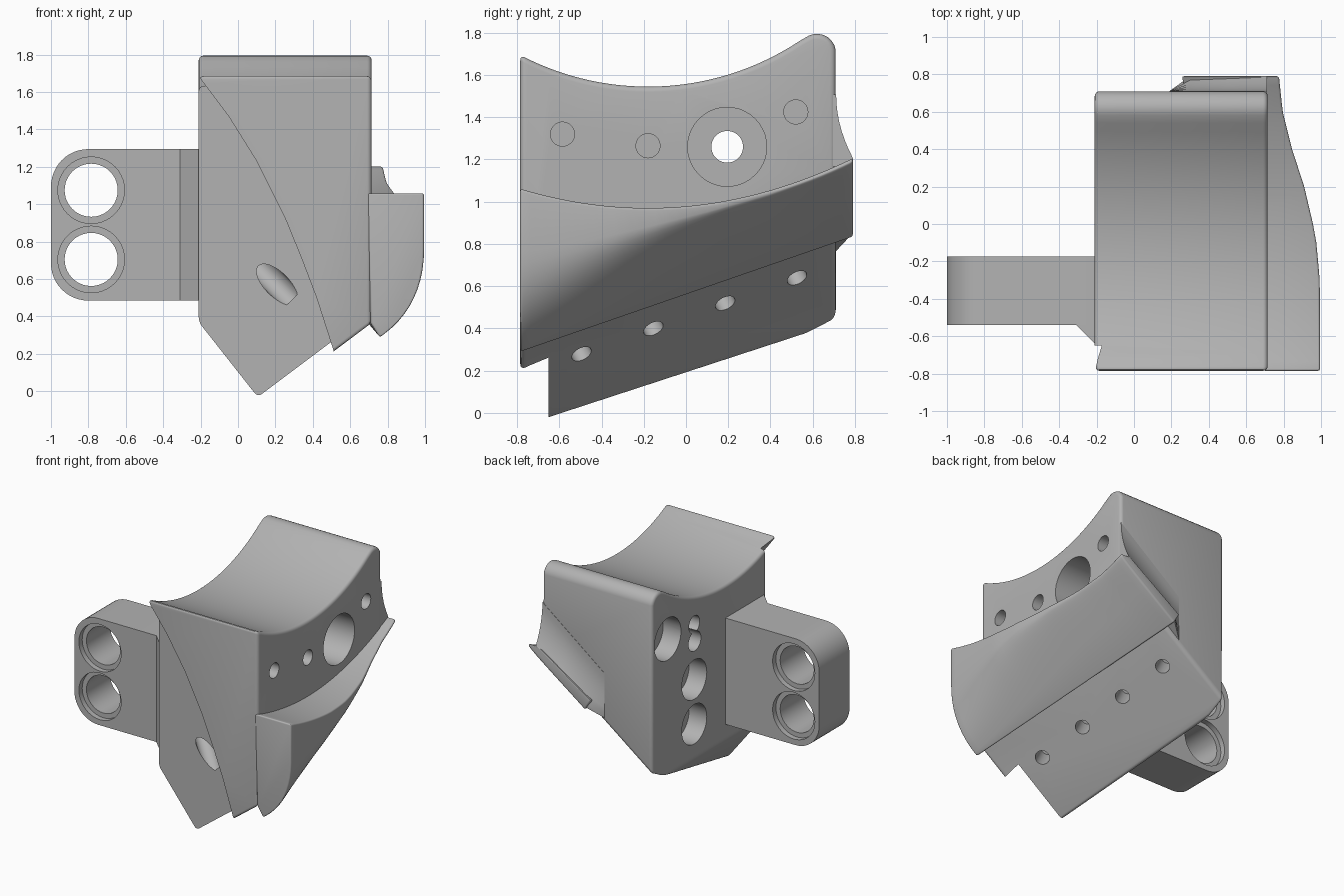
import bpy, bmesh, math
from mathutils import Vector

cube = bpy.data.objects.get("Cube")
if cube:
    bpy.data.objects.remove(cube, do_unlink=True)

steel = bpy.data.materials.new("plain grey")
steel.use_nodes = True
grey = (0.45, 0.45, 0.45, 1)
steel.diffuse_color = grey
steel.node_tree.nodes["Principled BSDF"].inputs["Base Color"].default_value = grey


def finish(name, bm):
    bmesh.ops.recalc_face_normals(bm, faces=bm.faces[:])
    mesh = bpy.data.meshes.new(name)
    bm.to_mesh(mesh)
    bm.free()
    ob = bpy.data.objects.new(name, mesh)
    bpy.context.collection.objects.link(ob)
    mesh.materials.append(steel)
    return ob


def loft(sections):
    """Closed solid through equal-length rings of 3D points."""
    bm = bmesh.new()
    rings = [[bm.verts.new(p) for p in s] for s in sections]
    n = len(rings[0])
    for a, b in zip(rings, rings[1:]):
        for i in range(n):
            j = (i + 1) % n
            bm.faces.new((a[i], a[j], b[j], b[i]))
    bm.faces.new(rings[0])
    bm.faces.new(rings[-1])
    return bm


def prism_x(pts, x0, x1):
    return loft([[(x, y, z) for y, z in pts] for x in (x0, x1)])


def prism_y(pts, y0, y1):
    return loft([[(x, y, z) for x, z in pts] for y in (y0, y1)])


def activate(ob):
    bpy.ops.object.select_all(action='DESELECT')
    ob.select_set(True)
    bpy.context.view_layer.objects.active = ob


def apply(ob, mod):
    activate(ob)
    bpy.ops.object.modifier_apply(modifier=mod.name)


def bevel(ob, width, angle=32):
    m = ob.modifiers.new("round", 'BEVEL')
    m.width, m.segments = width, 4
    m.limit_method, m.angle_limit = 'ANGLE', math.radians(angle)
    apply(ob, m)


def cut(ob, cutter):
    cutter.hide_render = True
    m = ob.modifiers.new("cut", 'BOOLEAN')
    m.operation, m.solver, m.object = 'DIFFERENCE', 'EXACT', cutter
    apply(ob, m)
    bpy.data.objects.remove(cutter, do_unlink=True)


def drill(ob, start, direction, length, radius):
    """Round hole from just outside start, going length deep."""
    d = Vector(direction).normalized()
    bm = bmesh.new()
    bmesh.ops.create_cone(bm, cap_ends=True, segments=40, radius1=radius,
                          radius2=radius, depth=length + 0.1)
    rot = Vector((0, 0, 1)).rotation_difference(d).to_matrix()
    bmesh.ops.rotate(bm, verts=bm.verts[:], matrix=rot)
    bmesh.ops.translate(bm, verts=bm.verts[:],
                        vec=Vector(start) + d * (length - 0.1) / 2)
    cut(ob, finish("hole_cutter", bm))


def smooth(ob):
    activate(ob)
    bpy.ops.object.shade_smooth_by_angle(angle=math.radians(30))


# Main block: concave top, rounded back crest, two sloping undersides
LEFT, RIGHT, FRONT, BACK = -0.21, 0.715, -0.785, 0.71
side = [(FRONT, -0.3)]
for i in range(29):
    y = FRONT + (0.54 - FRONT) * i / 28
    side.append((y, 2.845 - math.sqrt(1.69 - (y + 0.18) ** 2)))
for a in range(115, -1, -15):
    t = math.radians(a)
    side.append((0.62 + 0.09 * math.cos(t), 1.705 + 0.09 * math.sin(t)))
side.append((BACK, -0.3))
bm = prism_x(side, LEFT, RIGHT)
under = Vector((0.75, 0.52, -1))
for point, normal in (((0.12, -0.65, -0.02), under),
                      ((LEFT, 0, 0.37), Vector((-1.27, 0, -1)))):
    geom = bm.verts[:] + bm.edges[:] + bm.faces[:]
    bmesh.ops.bisect_plane(bm, geom=geom, plane_co=point, plane_no=normal,
                           clear_outer=True)
    bmesh.ops.holes_fill(bm, edges=[e for e in bm.edges if e.is_boundary])
block = finish("main_block", bm)
bevel(block, 0.025)

# Recessed front area left of the curved panel edge
edge = [(-0.215, 1.69), (-0.05, 1.47), (0.1, 1.23), (0.25, 0.93), (0.34, 0.71),
        (0.42, 0.5), (0.51, 0.22), (0.51, -0.3), (-0.5, -0.3), (-0.5, 1.69)]
cut(block, finish("recess_cutter", prism_y(edge, -1, -0.65)))

# Side wall holes
for y, z in ((-0.585, 1.32), (-0.18, 1.265), (0.52, 1.425)):
    drill(block, (RIGHT, y, z), (-1, 0, 0), 0.3, 0.057)
drill(block, (RIGHT, 0.195, 1.26), (-1, 0, 0), 0.35, 0.187)
drill(block, (RIGHT, 0.195, 1.26), (-1, 0, 0), 1.1, 0.075)

# Holes on the opposite wall
for y, z, r in ((0.52, 1.4, 0.16), (0.2, 0.97, 0.15), (0.2, 0.63, 0.15),
                (0.2, 1.39, 0.065)):
    drill(block, (LEFT, y, z), (1, 0, 0), 0.15, r)

# Row of holes in the sloping underside
for i in range(4):
    y, z = -0.5 + 0.34 * i, 0.29 + 0.12 * i
    x = 0.12 + (z - 0.52 * (y + 0.65)) / 0.75
    drill(block, (x, y, z), -under, 0.2, 0.05)

# Slanted bore in the recess
drill(block, (0.21, -0.65, 0.57), (-0.62, 0.45, 0.62), 0.35, 0.065)
smooth(block)

# Side flange: narrows towards the back, lower corner blends into the underside
wide = [(-0.785, 0.995), (-0.3, 0.993), (-0.1, 0.975), (0.0, 0.957), (0.2, 0.91),
        (0.4, 0.845), (0.6, 0.795), (0.79, 0.775)]


def outer_x(y):
    for (y0, x0), (y1, x1) in zip(wide, wide[1:]):
        if y <= y1 + 1e-6:
            return x0 + (x1 - x0) * (y - y0) / (y1 - y0)
    return x1


sections = []
for i in range(33):
    t = i / 32
    y = -0.785 + 1.575 * t
    xo, zt = outer_x(y), 0.97 + 0.25 * (y + 0.18) ** 2
    xb, zb = 0.76 - 0.46 * t, 0.285 + 0.545 * t
    zc = min(zb + 0.75 * (xo - xb), zt - 0.03)
    a = Vector((xo, zc + 0.5 * (zt - zc)))
    c = Vector((xo, zc))
    b = c.lerp(Vector((xb, zb)), 0.9 - 0.5 * t)
    ring = [(0.69, zt), (xo, zt)]
    for k in range(11):
        s = k / 10
        ring.append(tuple(a * (1 - s) ** 2 + c * 2 * s * (1 - s) + b * s * s))
    ring += [(xb, zb), (xb - 0.05, zb + 0.08)]
    sections.append([(x, y, z) for x, z in ring])
flange = finish("side_flange", loft(sections))
bevel(flange, 0.012, 50)
smooth(flange)

# Flare blending the back face into the flange
sections = []
for x, out in ((0.19, 0.0), (0.3, 0.079), (0.5, 0.079), (0.712, 0.079)):
    z0 = 0.85 + 0.77 * (x - 0.3)
    ring = [(0.6, z0), (BACK + out, z0)]
    for k in range(8):
        s = k / 7
        ring.append((BACK + 0.001 + out * (1 - s) ** 2, z0 + 0.04 + 0.3 * s))
    ring.append((0.6, z0 + 0.34))
    sections.append([(x, y, z) for y, z in ring])
smooth(finish("back_flare", loft(sections)))

# Mounting lug with rounded end and two counterbored holes
outline = [(-0.19, 0.485), (-0.19, 1.295)]
for cz, first in ((1.095, 90), (0.685, 180)):
    for k in range(13):
        t = math.radians(first + 7.5 * k)
        outline.append((-0.8 + 0.2 * math.cos(t), cz + 0.2 * math.sin(t)))
lug = finish("mounting_lug", prism_y(outline, -0.54, -0.175))
for z in (1.075, 0.705):
    drill(lug, (-0.785, -0.54, z), (0, 1, 0), 0.04, 0.178)
    drill(lug, (-0.785, -0.175, z), (0, -1, 0), 0.04, 0.178)
    drill(lug, (-0.785, -0.54, z), (0, 1, 0), 0.5, 0.142)
smooth(lug)

# Angled gusset between lug and block
gusset = [(-0.31, -0.54), (-0.2, -0.65), (-0.19, -0.5), (-0.31, -0.5)]
finish("lug_gusset", loft([[(x, y, z) for x, y in gusset] for z in (0.485, 1.295)]))
